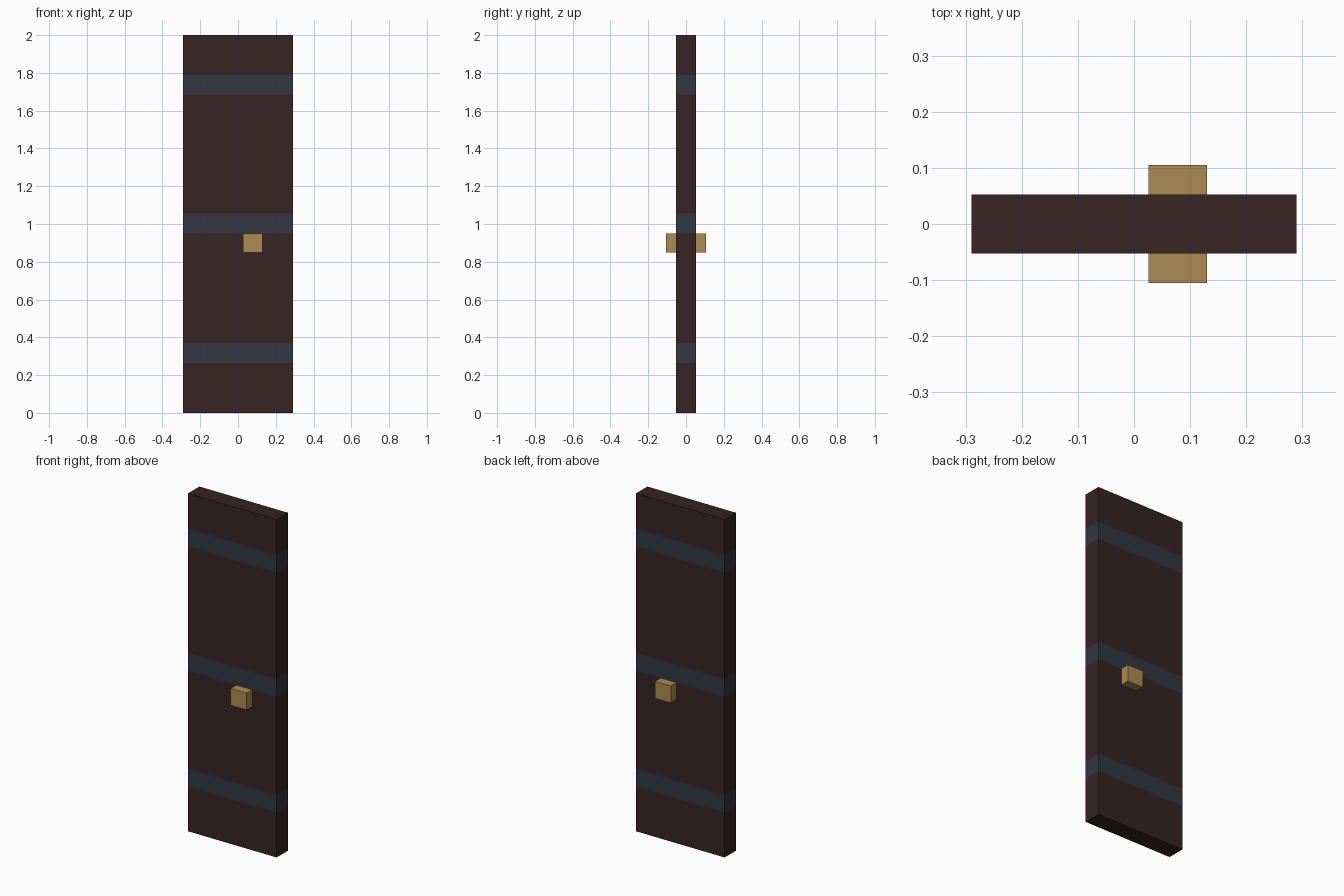
import bpy, bmesh
from mathutils import Matrix, Vector

old = bpy.data.objects.get("Cube")
if old:
    bpy.data.objects.remove(old, do_unlink=True)


def material(name, rgb):
    mat = bpy.data.materials.new(name)
    mat.use_nodes = True
    color = (*rgb, 1.0)
    mat.diffuse_color = color
    bsdf = next(n for n in mat.node_tree.nodes if n.type == "BSDF_PRINCIPLED")
    bsdf.inputs["Base Color"].default_value = color
    bsdf.inputs["Roughness"].default_value = 0.8
    return mat


def box(name, size, center, mats, bands=()):
    """Flat-shaded box; each (low, high) height band is cut in and gets the second material."""
    bm = bmesh.new()
    place = Matrix.Translation(center) @ Matrix.Diagonal((*size, 1))
    bmesh.ops.create_cube(bm, size=1, matrix=place)
    for z in (edge for band in bands for edge in band):
        bmesh.ops.bisect_plane(bm, geom=bm.verts[:] + bm.edges[:] + bm.faces[:],
                               plane_co=Vector((0, 0, z)), plane_no=Vector((0, 0, 1)))
    for face in bm.faces:
        z = face.calc_center_median().z
        face.material_index = int(any(low < z < high for low, high in bands))
    mesh = bpy.data.meshes.new(name)
    bm.to_mesh(mesh)
    bm.free()
    for mat in mats:
        mesh.materials.append(mat)
    obj = bpy.data.objects.new(name, mesh)
    bpy.context.collection.objects.link(obj)
    return obj


wood = material("dark_wood", (0.038, 0.017, 0.017))
iron = material("blue_grey_iron", (0.034, 0.037, 0.054))
brass = material("brass", (0.41, 0.26, 0.085))

# Door slab with three flush iron bands
iron_bands = [(0.265, 0.37), (0.95, 1.055), (1.685, 1.79)]
box("door_panel", (0.58, 0.105, 2.0), (0, 0, 1.0), [wood, iron], iron_bands)

# Square handle passing through to both sides
box("door_handle", (0.105, 0.21, 0.1), (0.078, 0, 0.9), [brass])
